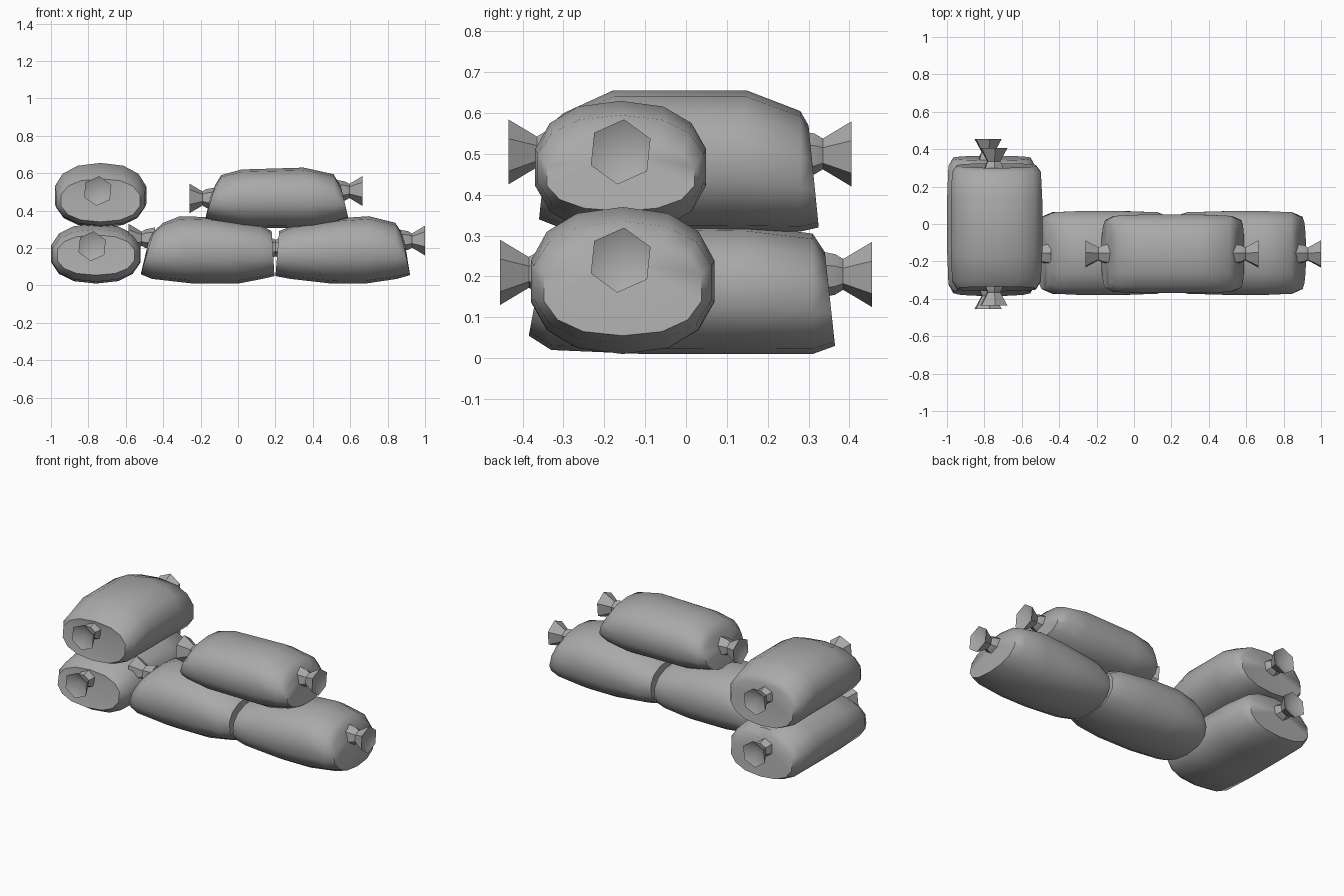
import bpy, bmesh, math
from mathutils import Vector

cube = bpy.data.objects.get("Cube")
if cube:
    bpy.data.objects.remove(cube)

cloth = bpy.data.materials.new("grey cloth")
cloth.use_nodes = True
grey = (0.4, 0.4, 0.4, 1)
cloth.diffuse_color = grey
cloth.node_tree.nodes["Principled BSDF"].inputs["Base Color"].default_value = grey

SIDES = 14
TIE_SIDES = 6
WIDTHS = [0.86, 0.97, 1, 1, 0.97, 0.86]


def rounded(value, power=0.86):
    return math.copysign(abs(value) ** power, value)


def bridge(bm, first, second):
    n = len(first)
    for i in range(n):
        j = (i + 1) % n
        bm.faces.new((first[i], first[j], second[j], second[i]))


def finish(name, bm):
    bmesh.ops.recalc_face_normals(bm, faces=bm.faces)
    mesh = bpy.data.meshes.new(name)
    bm.to_mesh(mesh)
    bm.free()
    mesh.materials.append(cloth)
    obj = bpy.data.objects.new(name, mesh)
    bpy.context.collection.objects.link(obj)
    bpy.ops.object.select_all(action='DESELECT')
    obj.select_set(True)
    bpy.context.view_layer.objects.active = obj
    bpy.ops.object.shade_smooth_by_angle(angle=math.radians(48))


def make_bag(name, top, bottom, centre, half_width, ties, tie_side, along_y=False):
    """Loft a bag between its top and bottom outlines, then tie both ends."""
    def place(along, side, z):
        return Vector((side, along, z)) if along_y else Vector((along, side, z))

    # Bag body: rounded sections, slanted at the two rims
    bm = bmesh.new()
    rings = []
    for (top_s, top_z), (low_s, low_z), width in zip(top, bottom, WIDTHS):
        ring = []
        for i in range(SIDES):
            a = math.tau * (i + 0.5) / SIDES
            scale = math.sin(math.pi / 2 - math.pi / SIDES * (SIDES % 4 == 0))
            f = 0.5 + 0.5 * rounded(math.sin(a)) / scale
            side = centre + half_width * width * rounded(math.cos(a)) * 1.02
            ring.append(bm.verts.new(place(low_s + (top_s - low_s) * f, side,
                                           low_z + (top_z - low_z) * f)))
        rings.append(ring)
    for first, second in zip(rings, rings[1:]):
        bridge(bm, first, second)
    # Puckered end faces
    for ring, (end, tie_z), sign in zip((rings[0], rings[-1]), ties, (-1, 1)):
        hub = bm.verts.new(place(end - sign * 0.11, tie_side, tie_z))
        for i in range(SIDES):
            bm.faces.new((ring[i], ring[(i + 1) % SIDES], hub))
    finish(name, bm)

    # Gathered ties: collar, neck and flared, hollow mouth
    for (end, tie_z), sign, label in zip(ties, (-1, 1), ("start", "end")):
        bm = bmesh.new()
        rings = []
        for back, radius in ((0.14, 0.06), (0.09, 0.05), (0.07, 0.038), (0, 0.08)):
            ring = []
            for i in range(TIE_SIDES):
                a = math.tau * (i + 0.4) / TIE_SIDES
                ring.append(bm.verts.new(place(end - sign * back,
                                               tie_side + radius * math.cos(a),
                                               tie_z + radius * math.sin(a))))
            rings.append(ring)
        for first, second in zip(rings, rings[1:]):
            bridge(bm, first, second)
        hub = bm.verts.new(place(end - sign * 0.04, tie_side, tie_z))
        for i in range(TIE_SIDES):
            bm.faces.new((rings[-1][i], rings[-1][(i + 1) % TIE_SIDES], hub))
        bm.faces.new(rings[0])
        finish(name + "_tie_" + label, bm)


# Long row: two bags on the ground and one across them
make_bag("lower_right_bag",
         [(-.45, .29), (-.4, .335), (-.31, .37), (-.15, .365), (.12, .325), (.18, .29)],
         [(-.52, .06), (-.46, .035), (-.24, .01), (0, .01), (.13, .035), (.195, .05)],
         -.155, .225, [(-.585, .25), (.28, .2)], -.16)
make_bag("lower_left_bag",
         [(.22, .29), (.29, .32), (.55, .36), (.7, .37), (.84, .335), (.87, .29)],
         [(.2, .05), (.28, .035), (.5, .01), (.68, .01), (.85, .035), (.92, .055)],
         -.155, .225, [(.12, .2), (1, .24)], -.16)
make_bag("upper_row_bag",
         [(-.12, .54), (-.09, .59), (.02, .62), (.35, .63), (.51, .595), (.55, .53)],
         [(-.175, .355), (-.12, .34), (.03, .31), (.4, .305), (.53, .335), (.59, .36)],
         -.16, .21, [(-.26, .465), (.665, .505)], -.16)

# Crosswise stack: two bags, one on the other
make_bag("lower_stack_bag",
         [(-.345, .27), (-.31, .3), (-.16, .33), (.15, .325), (.31, .305), (.34, .26)],
         [(-.385, .055), (-.33, .02), (-.1, .01), (.1, .01), (.31, .01), (.365, .03)],
         -.76, .24, [(-.455, .21), (.455, .205)], -.78, along_y=True)
make_bag("upper_stack_bag",
         [(-.335, .57), (-.3, .6), (-.18, .655), (.15, .655), (.28, .605), (.3, .57)],
         [(-.36, .34), (-.31, .32), (-.1, .31), (.1, .31), (.28, .31), (.325, .32)],
         -.735, .245, [(-.435, .505), (.405, .5)], -.75, along_y=True)
